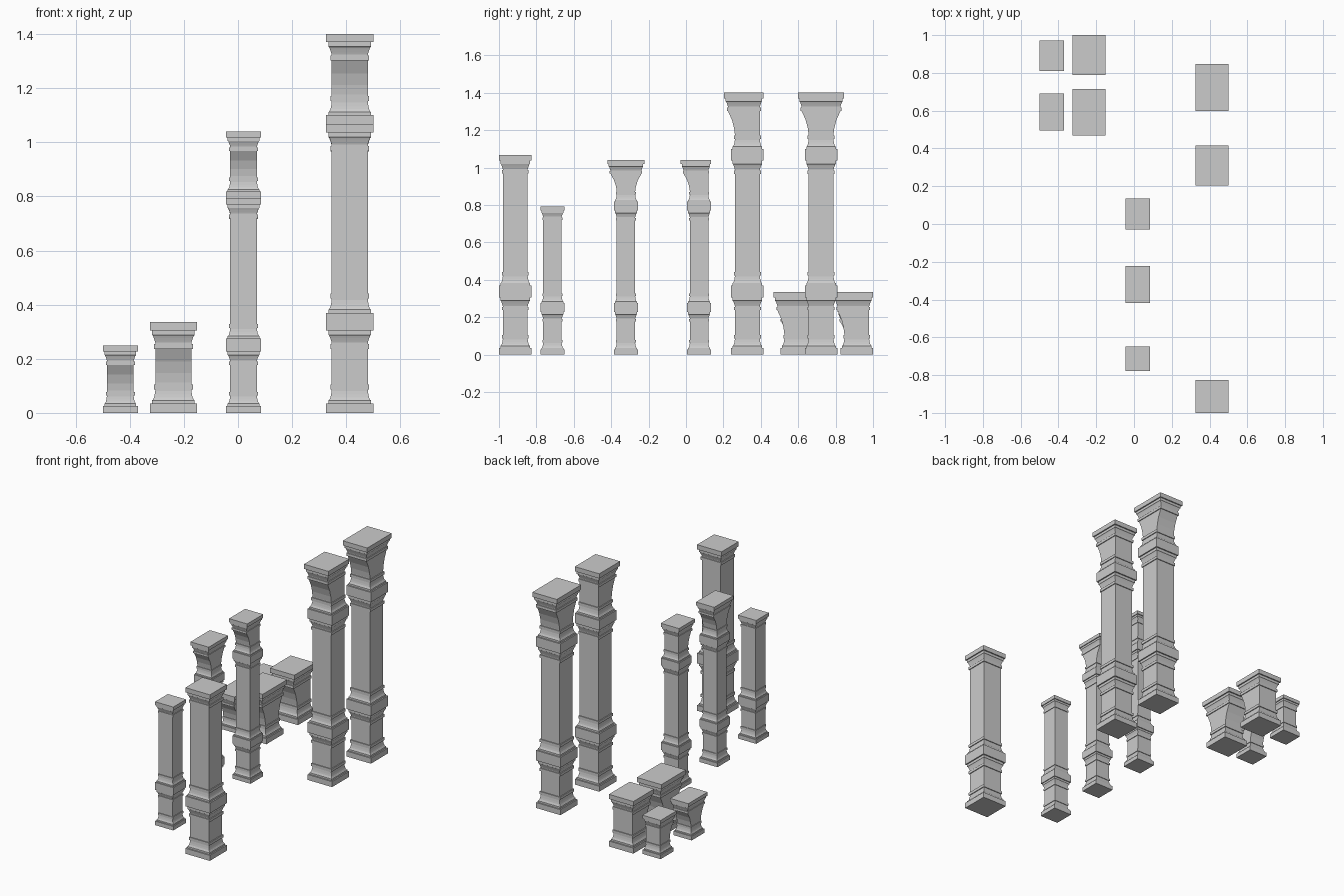
import bpy, bmesh

if "Cube" in bpy.data.objects:
    bpy.data.objects.remove(bpy.data.objects["Cube"])

# Moulding profiles as (half width, height) going upward, for a full-size pillar
SHAFT, BAND, SLAB, BLOCK = 0.0667, 0.072, 0.079, 0.087
FLARE = 0.037


def band(z0, z1):
    return [(SHAFT, z0), (BAND, z0), (BAND, z1), (SHAFT, z1)]


def scotia_up(z0, z1):
    """Slab above a block, then a concave sweep in to the shaft."""
    h = z1 - z0
    return [(SLAB, z0), (SLAB, z0 + 0.22 * h), (0.0755, z0 + 0.26 * h),
            (0.0715, z0 + 0.42 * h), (0.069, z0 + 0.62 * h), (SHAFT, z0 + 0.9 * h)]


def scotia_down(z0, z1):
    """Sweep out from the shaft to a slab under a block."""
    h = z1 - z0
    return [(SHAFT, z0 + 0.1 * h), (0.069, z0 + 0.25 * h), (0.0725, z0 + 0.45 * h),
            (0.076, z0 + 0.62 * h), (SLAB, z0 + 0.66 * h), (SLAB, z1)]


def block(z0, z1):
    return [(BLOCK, z0), (BLOCK, z1)]


BASE = block(0, 0.035) + scotia_up(0.035, 0.087) + band(0.087, 0.105)
LOWER = (band(0.237, 0.255) + scotia_down(0.255, 0.305) + block(0.305, 0.37)
         + scotia_up(0.37, 0.423) + band(0.423, 0.441))
UPPER = (band(0.965, 0.983) + scotia_down(0.983, 1.037) + block(1.037, 1.1)
         + scotia_up(1.1, 1.153) + band(1.153, 1.171))


def capital(h):
    return band(h - 0.098, h - 0.08) + scotia_down(h - 0.08, h - 0.03) + block(h - 0.03, h)


def pillar(name, x, y, scale, height, middle, front=0, back=0):
    # each ring: half width, height, amount of sideways flare
    rings = [(r, z, 0) for r, z in BASE + middle]
    if front or back:
        bottom = height - 0.098
        rings += [(SHAFT, bottom - d, f) for d, f in
                  ((0.125, 0), (0.09, 0.12), (0.047, 0.43))]
    rings += [(r, z, 1) for r, z in capital(height)]
    e = FLARE * (1 if scale == 1 else 1.22)
    bm = bmesh.new()
    loops = []
    for r, z, f in rings:
        y0, y1 = -r - f * e * front, r + f * e * back
        loops.append([bm.verts.new((px * scale, py * scale, z * scale))
                      for px, py in ((-r, y0), (r, y0), (r, y1), (-r, y1))])
    for a, b in zip(loops, loops[1:]):
        for i in range(4):
            j = (i + 1) % 4
            bm.faces.new((a[i], a[j], b[j], b[i]))
    bm.faces.new(loops[0][::-1])
    bm.faces.new(loops[-1])
    mesh = bpy.data.meshes.new(name)
    bm.to_mesh(mesh)
    bm.free()
    ob = bpy.data.objects.new(name, mesh)
    ob.location = (x, y, 0)
    bpy.context.collection.objects.link(ob)


S = 0.743
TALL = LOWER + UPPER

# Tall pillars with flared capitals
pillar("large_tall_double_flare", 0.413, 0.722, 1, 1.4, TALL, 1, 1)
pillar("large_tall_single_flare", 0.413, 0.328, 1, 1.4, TALL, 1, 0)
pillar("small_tall_double_flare", 0.0205, -0.321, S, 1.4, TALL, 1, 1)
pillar("small_tall_single_flare", 0.0205, 0.07, S, 1.4, TALL, 1, 0)
# Plain pillars
pillar("large_plain_pillar", 0.413, -0.913, 1, 1.067, LOWER)
pillar("small_plain_pillar", 0.0205, -0.714, S, 1.067, LOWER)
# Short flared pedestals
pillar("large_pedestal_single_flare", -0.239, 0.913, 1, 0.335, [], 1, 0)
pillar("large_pedestal_double_flare", -0.239, 0.592, 1, 0.335, [], 1, 1)
pillar("small_pedestal_single_flare", -0.435, 0.907, S, 0.335, [], 1, 0)
pillar("small_pedestal_double_flare", -0.435, 0.592, S, 0.335, [], 1, 1)
